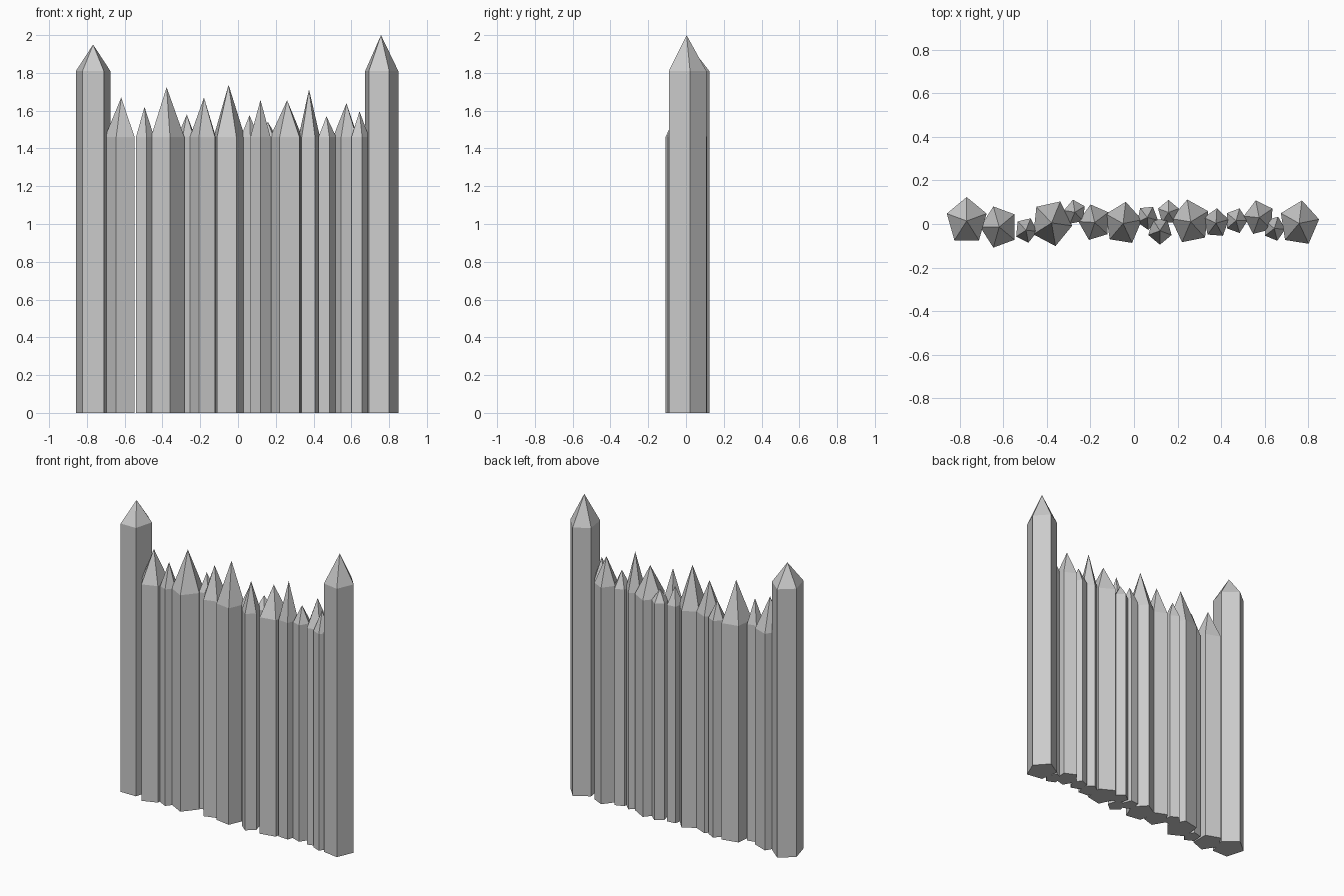
import bpy, bmesh
from math import radians, sin, cos

DEPTH = 1.14  # stakes are slightly deeper (y) than wide (x)


def stake(name, x, y, r, angle, shoulder, tip):
    """Five-sided log with a pointed top."""
    bm = bmesh.new()
    ring = [(x + r * cos(radians(angle + 72 * i)),
             y + r * DEPTH * sin(radians(angle + 72 * i))) for i in range(5)]
    low = [bm.verts.new((px, py, 0)) for px, py in ring]
    high = [bm.verts.new((px, py, shoulder)) for px, py in ring]
    apex = bm.verts.new((x, y, tip))
    bm.faces.new(low[::-1])
    for i in range(5):
        j = (i + 1) % 5
        bm.faces.new((low[i], low[j], high[j], high[i]))
        bm.faces.new((high[i], high[j], apex))
    mesh = bpy.data.meshes.new(name)
    bm.to_mesh(mesh)
    bm.free()
    bpy.context.collection.objects.link(bpy.data.objects.new(name, mesh))


# tall end posts
stake("left_post", -0.767, 0.014, 0.096, 90, 1.81, 1.95)
stake("right_post", 0.757, 0.003, 0.093, 82, 1.81, 2.0)

# shorter stakes between them: x, y, radius, rotation, tip height
stakes = [
    (-0.618, -0.014, 0.087, 180, 1.67),
    (-0.495, -0.028, 0.052, 66, 1.62),
    (-0.378, 0.005, 0.095, 65, 1.724),
    (-0.271, 0.054, 0.051, 100, 1.58),
    (-0.180, 0.007, 0.075, 105, 1.67),
    (-0.050, 0.002, 0.088, 82, 1.737),
    (0.061, 0.030, 0.050, 59, 1.576),
    (0.119, -0.031, 0.056, 270, 1.657),
    (0.158, 0.053, 0.050, 90, 1.54),
    (0.260, 0.010, 0.091, 100, 1.655),
    (0.376, 0.004, 0.060, 86, 1.713),
    (0.468, 0.015, 0.052, 72, 1.57),
    (0.574, 0.029, 0.071, 103, 1.64),
    (0.643, -0.021, 0.051, 70, 1.597),
]
for n, (x, y, r, angle, tip) in enumerate(stakes, 1):
    stake(f"stake_{n}", x, y, r, angle, 1.46, tip)
